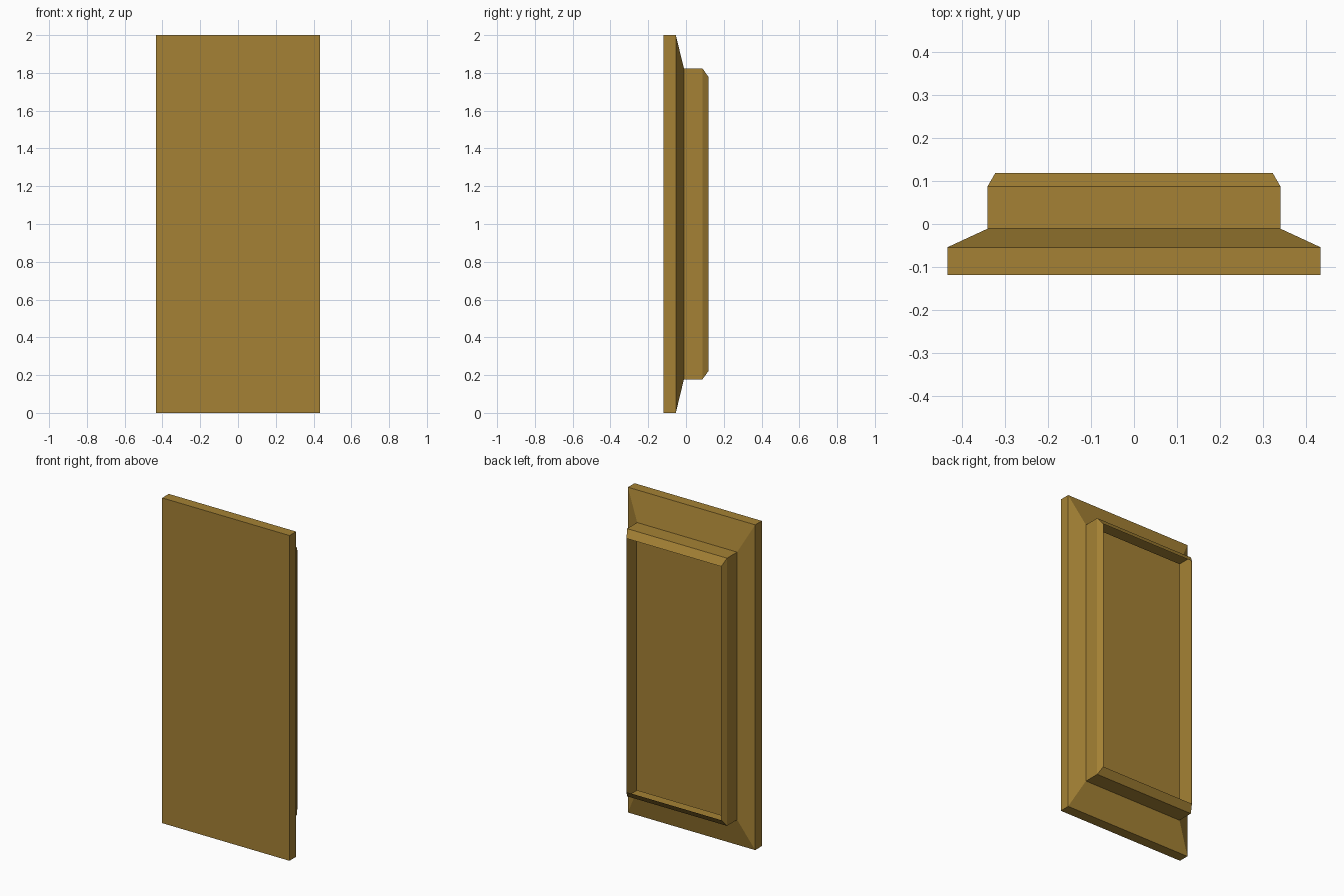
import bpy, bmesh

if "Cube" in bpy.data.objects:
    bpy.data.objects.remove(bpy.data.objects["Cube"])

wood = bpy.data.materials.new("golden_brown")
wood.diffuse_color = (0.375, 0.222, 0.035, 1)
wood.use_nodes = True
wood.node_tree.nodes["Principled BSDF"].inputs["Base Color"].default_value = wood.diffuse_color

# Rectangular sections from the flat front to the rim: half width, y, bottom z, top z
sections = [
    (0.433, -0.118, 0.00, 2.00),   # flat front
    (0.433, -0.054, 0.00, 2.00),   # slab edge
    (0.340, -0.011, 0.178, 1.824), # sloped border
    (0.340, 0.087, 0.178, 1.824),  # raised rim wall
    (0.322, 0.118, 0.22, 1.78),    # chamfered rim lip, open at the back
]

bm = bmesh.new()
rings = [[bm.verts.new(p) for p in ((-w, y, lo), (w, y, lo), (w, y, hi), (-w, y, hi))]
         for w, y, lo, hi in sections]

# Hollow shell: bridge neighbouring sections, cap only the front
for a, b in zip(rings, rings[1:]):
    for i in range(4):
        j = (i + 1) % 4
        bm.faces.new((a[i], a[j], b[j], b[i]))
bm.faces.new(rings[0])
bmesh.ops.recalc_face_normals(bm, faces=bm.faces)

mesh = bpy.data.meshes.new("panel_shell")
bm.to_mesh(mesh)
bm.free()
mesh.materials.append(wood)
panel = bpy.data.objects.new("panel_shell", mesh)
bpy.context.collection.objects.link(panel)
